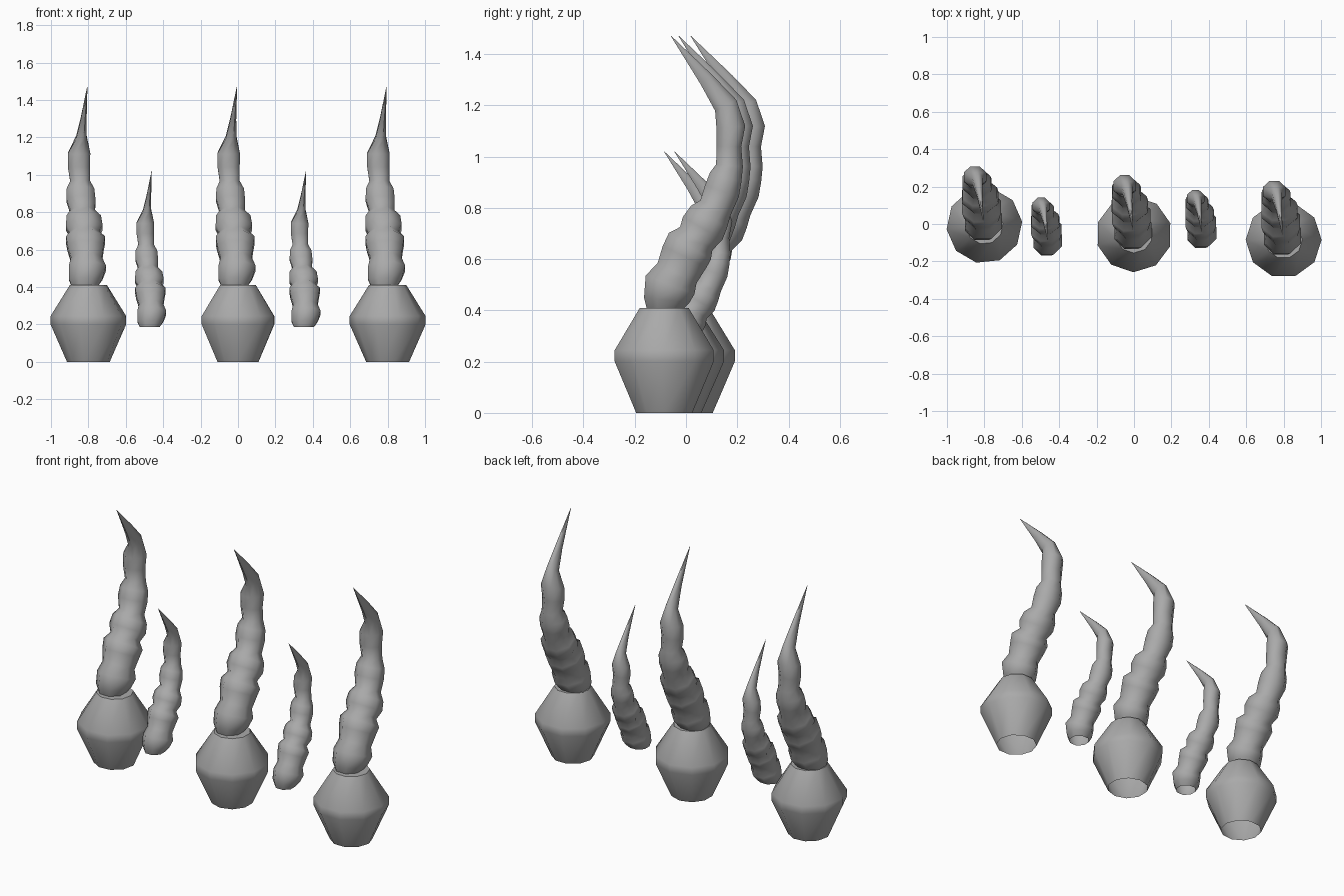
import bpy, bmesh, math
from mathutils import Vector, Matrix

if "Cube" in bpy.data.objects:
    bpy.data.objects.remove(bpy.data.objects["Cube"])

grey = bpy.data.materials.new("stone grey")
grey.diffuse_color = (0.4, 0.4, 0.4, 1)
grey.use_nodes = True
grey.node_tree.nodes["Principled BSDF"].inputs["Base Color"].default_value = grey.diffuse_color


def loft(name, rings, cap_top, crease):
    """Skin a list of closed rings into one smooth open-bottomed object."""
    bm = bmesh.new()
    loops = [[bm.verts.new(p) for p in ring] for ring in rings]
    n = len(loops[0])
    for a, b in zip(loops, loops[1:]):
        for i in range(n):
            j = (i + 1) % n
            bm.faces.new((a[i], a[j], b[j], b[i]))
    if cap_top:
        bm.faces.new(loops[-1])
    mesh = bpy.data.meshes.new(name)
    bm.to_mesh(mesh)
    bm.free()
    mesh.materials.append(grey)
    ob = bpy.data.objects.new(name, mesh)
    bpy.context.collection.objects.link(ob)
    bpy.ops.object.select_all(action='DESELECT')
    ob.select_set(True)
    bpy.context.view_layer.objects.active = ob
    bpy.ops.object.shade_smooth_by_angle(angle=math.radians(crease))
    return ob


def bulb(name, x, y, turn):
    """Faceted pot shape: (height, radius) rings."""
    profile = [(0, .115), (.2, .203), (.245, .203), (.41, .10)]
    sides = 10
    rings = []
    for z, r in profile:
        rings.append([(x + r * math.cos(turn + math.tau * i / sides),
                       y + r * math.sin(turn + math.tau * i / sides), z)
                      for i in range(sides)])
    return loft(name, rings, True, 50)


# Horn centre line and half widths: x, y, z, side radius, depth radius
HORN = [
    (-.020, .002, .000, .070, .070), (-.015, .010, .040, .092, .092),
    (-.005, .023, .100, .102, .105), (-.010, .050, .145, .085, .088),
    (-.015, .080, .210, .100, .098), (-.015, .100, .250, .107, .100),
    (-.020, .125, .280, .080, .080), (-.022, .150, .320, .100, .092),
    (-.025, .175, .365, .095, .085), (-.030, .200, .400, .068, .068),
    (-.040, .225, .465, .080, .072), (-.042, .240, .520, .076, .066),
    (-.044, .255, .565, .055, .054), (-.050, .252, .640, .061, .050),
    (-.050, .260, .715, .062, .058), (-.037, .240, .800, .029, .048),
    (-.025, .165, .900, .016, .030), (-.006, .027, 1.07, .001, .001)]


def horn(name, x, y, z, scale):
    """Ribbed curved horn whose rings follow the centre line."""
    pts = [Vector(h[:3]) for h in HORN]
    rings, sides = [], 8
    for k, h in enumerate(HORN):
        t = pts[min(k + 1, len(pts) - 1)] - pts[max(k - 1, 0)]
        tilt = 0 if k == 0 else math.atan2(t.y, t.z)
        if k == 1:
            tilt *= .5
        rot = Matrix.Rotation(-tilt, 3, 'X')
        ring = []
        for i in range(sides):
            a = math.tau * (i + .5) / sides
            # widen so the flats meet the measured half widths
            off = rot @ Vector((h[3] * 1.05 * math.cos(a), h[4] * 1.05 * math.sin(a), 0))
            ring.append(Vector((x, y, z)) + (pts[k] + off) * scale)
        rings.append(ring)
    return loft(name, rings, True, 60)


# Three large horns on bulbs
for label, x, y, turn in (("left", -.8, -.008, .1), ("middle", 0, -.055, .3),
                          ("right", .8, -.085, 0)):
    bulb(label + "_bulb", x, y, turn)
    horn(label + "_large_horn", x, y, .40, 1)

# Two small horns between them
for label, x, y in (("left", -.457, -.106), ("right", .368, -.066)):
    horn(label + "_small_horn", x, y, .185, .78)
